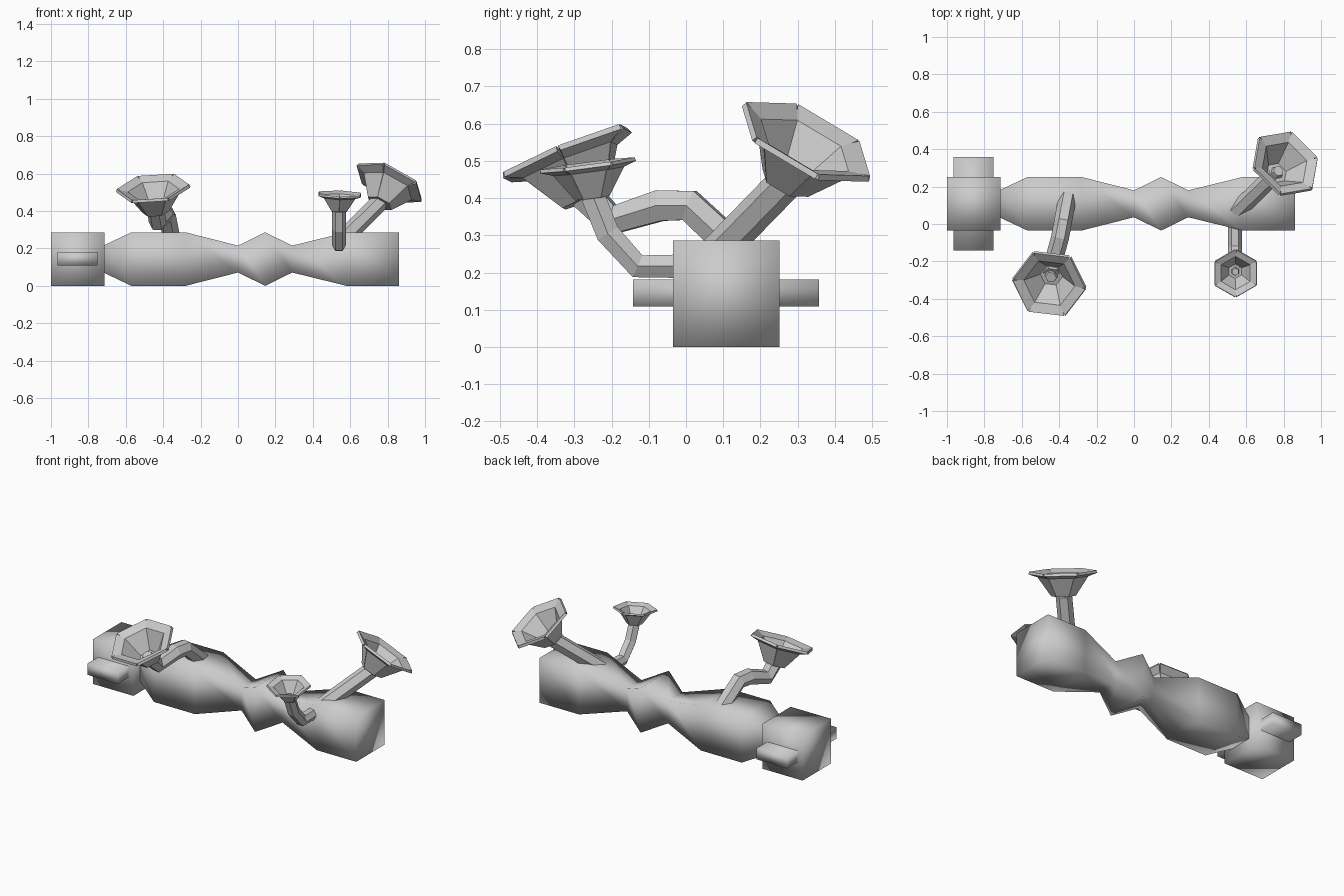
import bpy, bmesh, math
from mathutils import Vector

if "Cube" in bpy.data.objects:
    bpy.data.objects.remove(bpy.data.objects["Cube"])


def finish(name, bm, smooth=False):
    bmesh.ops.recalc_face_normals(bm, faces=bm.faces)
    me = bpy.data.meshes.new(name)
    bm.to_mesh(me)
    bm.free()
    for p in me.polygons:
        p.use_smooth = smooth
    ob = bpy.data.objects.new(name, me)
    bpy.context.collection.objects.link(ob)
    return ob


def square_loft(name, stations, cy, cz):
    """Square sections along x; stations are (x, half_y, half_z)."""
    bm = bmesh.new()
    rings = [[bm.verts.new((x, cy + a * hy, cz + b * hz))
              for a, b in ((-1, -1), (1, -1), (1, 1), (-1, 1))]
             for x, hy, hz in stations]
    for r, s in zip(rings, rings[1:]):
        for i in range(4):
            j = (i + 1) % 4
            bm.faces.new((r[i], r[j], s[j], s[i]))
    bm.faces.new(rings[0])
    bm.faces.new(rings[-1])
    return finish(name, bm, True)


def stem(name, points, radius):
    """Six-sided tube along a bent path."""
    cu = bpy.data.curves.new(name, 'CURVE')
    cu.dimensions = '3D'
    cu.bevel_depth = radius
    cu.bevel_resolution = 1
    cu.use_fill_caps = True
    sp = cu.splines.new('POLY')
    sp.points.add(len(points) - 1)
    for p, co in zip(sp.points, points):
        p.co = (*co, 1)
    sp.use_smooth = False
    ob = bpy.data.objects.new(name, cu)
    bpy.context.collection.objects.link(ob)


def flower(name, base, axis, size, phase):
    """Six-sided cup of separate folded petals round a small centre."""
    rot = Vector((0, 0, 1)).rotation_difference(Vector(axis))
    profile = [(0.072, 0, 0), (0.148, 0.112, 0.01), (0.2, 0.13, 0.025)]

    def corner(r, h, ang):
        p = Vector((r * math.cos(ang), r * math.sin(ang), h)) * size
        return Vector(base) + rot @ p

    bm = bmesh.new()
    for k in range(6):
        a0 = math.radians(phase + 60 * k)
        a1 = a0 + math.radians(60)
        rows = [[bm.verts.new(corner(r, h, a0 + g)), bm.verts.new(corner(r, h, a1 - g))]
                for r, h, g in profile]
        for u, v in zip(rows, rows[1:]):
            bm.faces.new((u[0], u[1], v[1], v[0]))
    # Every petal already winds outwards down: keep that for the thickness
    for f in bm.faces:
        f.normal_update()
    me = bpy.data.meshes.new(name + "_petals")
    bm.to_mesh(me)
    bm.free()
    ob = bpy.data.objects.new(name + "_petals", me)
    bpy.context.collection.objects.link(ob)
    mod = ob.modifiers.new("thickness", 'SOLIDIFY')
    mod.thickness = 0.016 * size
    mod.offset = -1

    # Cup floor with a small raised centre
    bm = bmesh.new()
    rings = [[bm.verts.new(corner(r, h, math.radians(phase + 60 * k))) for k in range(6)]
             for r, h in ((0.071, 0), (0.078, 0.012), (0.035, 0.015), (0.03, 0.04))]
    for u, v in zip(rings, rings[1:]):
        for i in range(6):
            j = (i + 1) % 6
            bm.faces.new((u[i], u[j], v[j], v[i]))
    bm.faces.new(rings[0])
    bm.faces.new(rings[-1])
    finish(name + "_centre", bm)


# Lumpy trunk
F, N = 0.143, 0.072
square_loft("trunk", [(x, h, h) for x, h in (
    (-0.72, N), (-0.57, F), (-0.28, F), (0.0, N), (0.145, F),
    (0.29, N), (0.58, F), (0.86, F))], 0.108, 0.143)

# End block and its cross bar
square_loft("end_block", [(-1.0, F, F), (-0.715, F, F)], 0.108, 0.143)
square_loft("cross_bar", [(-0.965, 0.25, 0.036), (-0.75, 0.25, 0.036)], 0.107, 0.145)

# Bent stems and the flowers on them
stem("left_stem", [(-0.35, 0.17, 0.23), (-0.38, 0.01, 0.38), (-0.395, -0.07, 0.38),
                   (-0.43, -0.2, 0.34), (-0.44, -0.27, 0.41)], 0.048)
flower("left_flower", (-0.44, -0.27, 0.395), (-0.1, -0.37, 0.92), 1.0, -6)

stem("front_stem", [(0.54, 0.02, 0.217), (0.54, -0.13, 0.217), (0.54, -0.21, 0.305),
                    (0.54, -0.25, 0.405)], 0.037)
flower("front_flower", (0.541, -0.252, 0.4), (0.03, -0.13, 0.99), 0.65, 30)

stem("back_stem", [(0.55, 0.07, 0.24), (0.757, 0.27, 0.445)], 0.048)
flower("back_flower", (0.757, 0.267, 0.44), (0.39, 0.42, 0.82), 1.0, 15)
